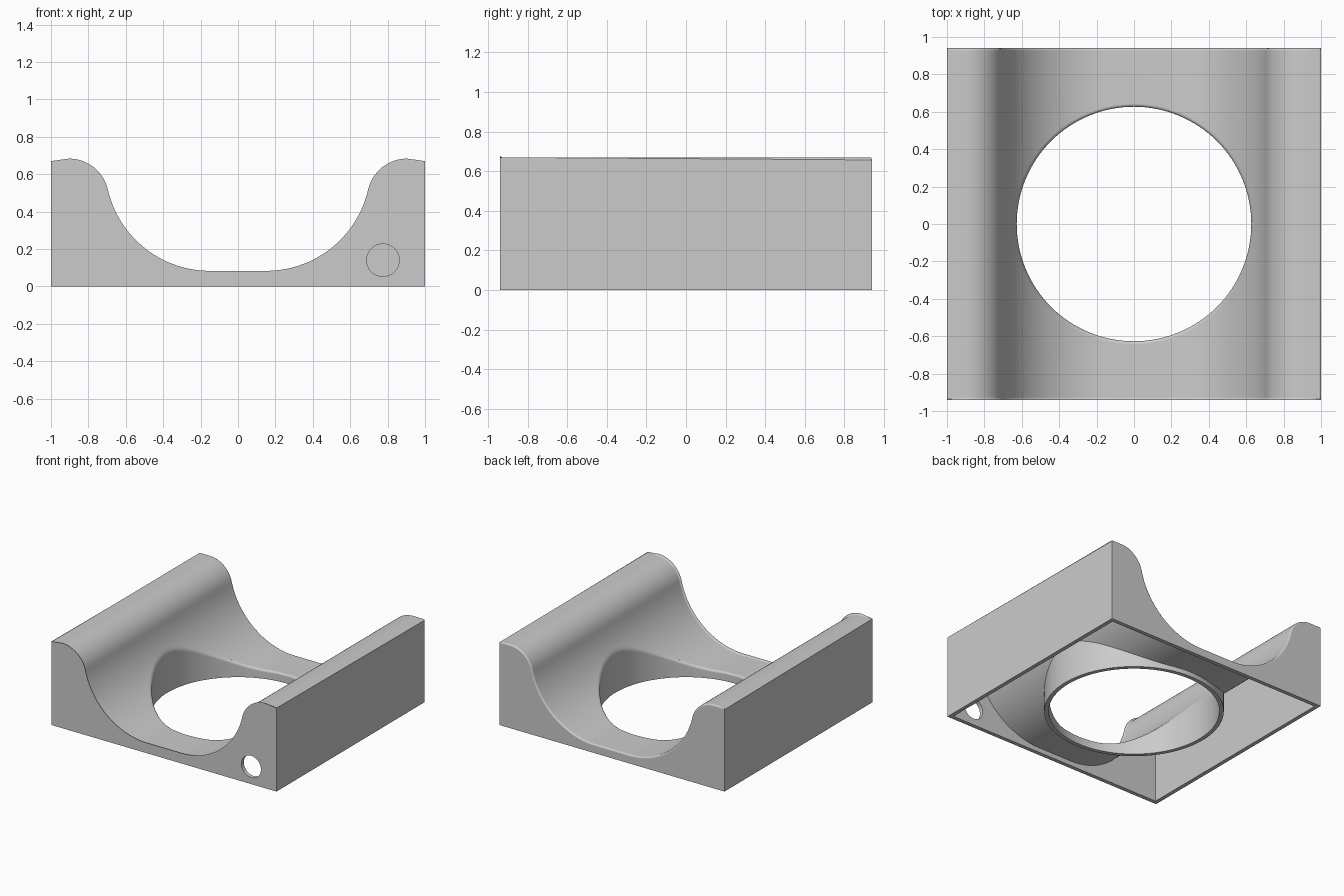
import bpy
import bmesh
from math import sin, cos, acos, sqrt, pi, radians

cube = bpy.data.objects.get("Cube")
if cube:
    bpy.data.objects.remove(cube, do_unlink=True)

WALL = 0.032                    # shell thickness
HALF_X, HALF_Y = 1.0, 0.94
TOP, FLOOR, FLAT = 0.67, 0.07, 0.15
DIP, CREST = 0.573, 0.2         # radii of the hollow and the shoulders
SWEEP = acos(1 - (TOP - FLOOR) / (DIP + CREST))
CREST_X = FLAT + (DIP + CREST) * sin(SWEEP)
BORE, FILLET, ROUND = 0.627, 0.018, 0.013

grey = bpy.data.materials.new("plain grey")
grey.use_nodes = True
grey.diffuse_color = (0.6, 0.6, 0.6, 1)
grey.node_tree.nodes["Principled BSDF"].inputs["Base Color"].default_value = (0.6, 0.6, 0.6, 1)


def make_object(name, bm):
    bmesh.ops.recalc_face_normals(bm, faces=bm.faces)
    mesh = bpy.data.meshes.new(name)
    bm.to_mesh(mesh)
    bm.free()
    mesh.materials.append(grey)
    obj = bpy.data.objects.new(name, mesh)
    bpy.context.collection.objects.link(obj)
    return obj


def saddle_profile(inset, bottom):
    """Outline in x and z, shrunk inwards by inset."""
    dip, crest, n = DIP + inset, CREST - inset, 32
    half = []
    for i in range(n + 1):
        a = SWEEP * i / n
        half.append((FLAT + dip * sin(a), FLOOR + DIP - dip * cos(a)))
    for i in range(n // 2 - 1, -1, -1):
        a = SWEEP * i / (n // 2)
        half.append((CREST_X - crest * sin(a), TOP - CREST + crest * cos(a)))
    half += [(HALF_X - inset, TOP - inset), (HALF_X - inset, bottom)]
    return half + [(-x, z) for x, z in reversed(half)]


def saddle_block(name, inset, bottom, rounded=False):
    bm = bmesh.new()
    depth = HALF_Y - inset
    ends = [[bm.verts.new((x, y, z)) for x, z in saddle_profile(inset, bottom)]
            for y in (-depth, depth)]
    count = len(ends[0])
    for end in ends:
        bm.faces.new(end)
    for i in range(count):
        j = (i + 1) % count
        bm.faces.new((ends[0][i], ends[0][j], ends[1][j], ends[1][i]))
    if rounded:
        # soften the upper rim, leaving base and upright corners crisp
        bm.normal_update()
        rim = [e for e in bm.edges
               if min(v.co.z for v in e.verts) > 0.01
               and e.calc_face_angle() > radians(40)]
        bmesh.ops.bevel(bm, geom=rim, offset=ROUND, segments=4, profile=0.5,
                        affect='EDGES', clamp_overlap=False)
    return make_object(name, bm)


def lathe(name, section, steps=128):
    """Closed solid; section(angle) gives (radius, z) pairs from bottom to top."""
    bm = bmesh.new()
    cols = []
    for i in range(steps):
        a = 2 * pi * i / steps
        cols.append([bm.verts.new((r * cos(a), r * sin(a), z)) for r, z in section(a)])
    for i in range(steps):
        a, b = cols[i], cols[(i + 1) % steps]
        for k in range(len(a) - 1):
            bm.faces.new((a[k], b[k], b[k + 1], a[k + 1]))
    bm.faces.new([c[0] for c in cols])
    bm.faces.new([c[-1] for c in cols])
    return make_object(name, bm)


def saddle_height(x):
    d = max(abs(x) - FLAT, 0)
    return FLOOR + DIP - sqrt(DIP * DIP - d * d)


def bore_section(a):
    """Straight bore whose upper lip rolls over onto the saddle."""
    low = saddle_height(BORE * cos(a))
    high = saddle_height((BORE + FILLET) * cos(a))
    pts = [(BORE, -0.3)]
    for i in range(7):
        t = i / 6
        pts.append((BORE + FILLET * t * t,
                    (1 - t) ** 2 * (low - FILLET) + 2 * t * (1 - t) * low + t * t * high))
    return pts + [(BORE + FILLET, 1.2)]


def subtract(obj, cutter):
    mod = obj.modifiers.new("cut", 'BOOLEAN')
    mod.operation, mod.solver, mod.object = 'DIFFERENCE', 'EXACT', cutter
    bpy.ops.object.select_all(action='DESELECT')
    bpy.context.view_layer.objects.active = obj
    obj.select_set(True)
    bpy.ops.object.modifier_apply(modifier=mod.name)
    bpy.data.objects.remove(cutter, do_unlink=True)


# Hollow underside, keeping a tube of wall around the bore
cavity = saddle_block("cavity_cutter", WALL, -0.2)
subtract(cavity, lathe("tube_keeper", lambda a: [(BORE + WALL, -0.5), (BORE + WALL, 1.5)]))

# Saddle-shaped shell with the central bore
body = saddle_block("saddle_base", 0, 0, rounded=True)
subtract(body, cavity)
subtract(body, lathe("bore_cutter", bore_section))

# Round cable hole through the front wall only
cable = lathe("cable_cutter", lambda a: [(0.087, -0.1), (0.087, 0.1)], 48)
cable.rotation_euler.x = pi / 2
cable.location = (0.775, -HALF_Y, 0.14)
bpy.context.view_layer.update()
subtract(body, cable)

bpy.ops.object.select_all(action='DESELECT')
bpy.context.view_layer.objects.active = body
body.select_set(True)
bpy.ops.object.shade_smooth_by_angle(angle=radians(30))
weighted = body.modifiers.new("even_shading", 'WEIGHTED_NORMAL')
weighted.keep_sharp = True
